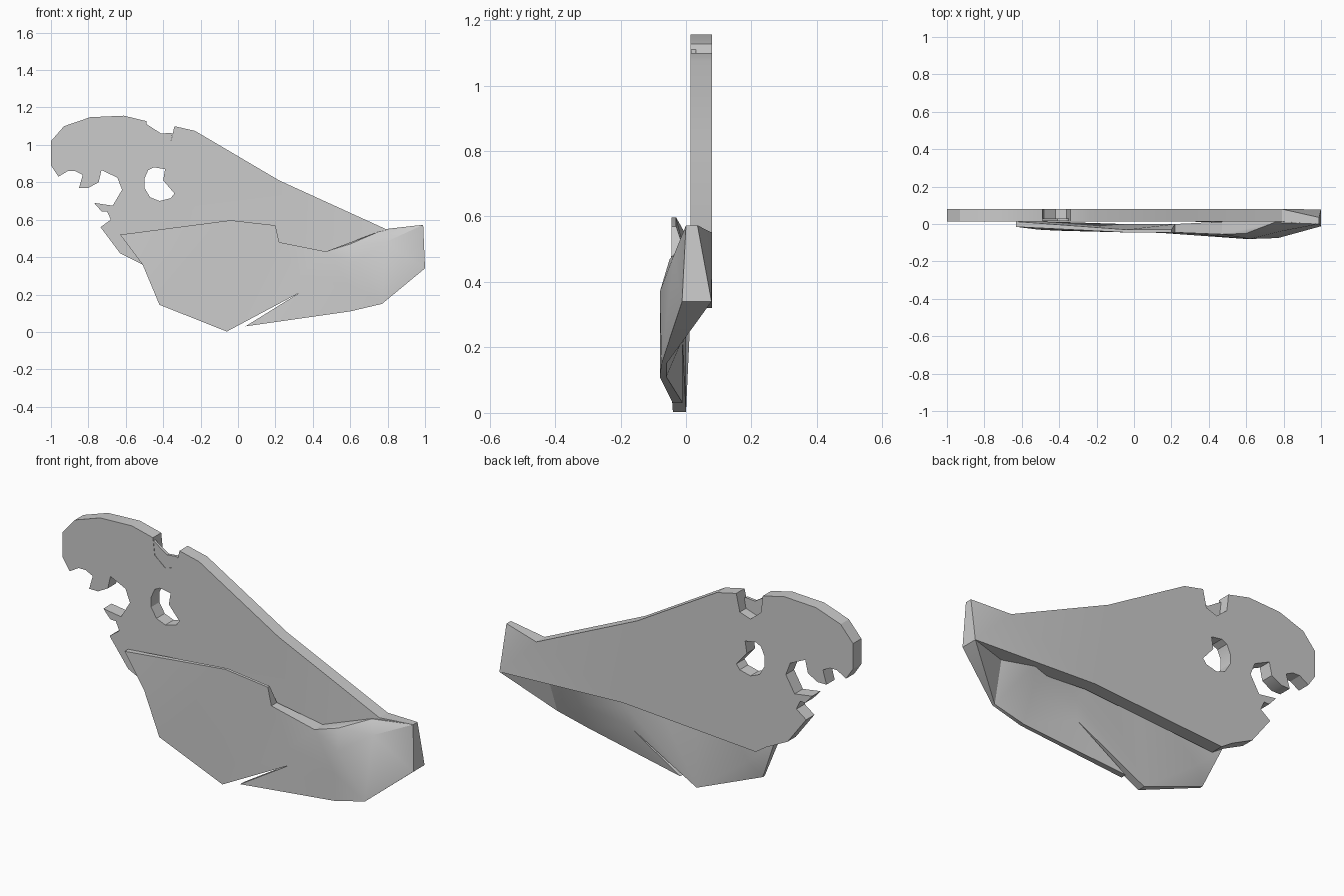
import bpy, bmesh
from mathutils import Vector
from mathutils.geometry import delaunay_2d_cdt

if "Cube" in bpy.data.objects:
    bpy.data.objects.remove(bpy.data.objects["Cube"])


def inside(p, loops):
    """Even-odd test, so inner loops become holes."""
    hit = False
    for lp in loops:
        for a, b in zip(lp, lp[1:] + lp[:1]):
            if (a[1] > p.y) != (b[1] > p.y):
                if p.x < a[0] + (p.y - a[1]) * (b[0] - a[0]) / (b[1] - a[1]):
                    hit = not hit
    return hit


def slab(name, loops, front, back, inner=()):
    """Closed slab from x,z outlines; a point may carry its own front and back y."""
    pts, edges = [], []
    for lp in loops:
        s, n = len(pts), len(lp)
        pts += lp
        edges += [(s + i, s + (i + 1) % n) for i in range(n)]
    pts = pts + list(inner)
    res = delaunay_2d_cdt([Vector(p[:2]) for p in pts], edges, [], 0, 1e-6)
    co, faces, orig = res[0], res[2], res[3]
    bm = bmesh.new()
    fv, bv = [], []
    for c, o in zip(co, orig):
        p = pts[o[0]] if o else (c.x, c.y)
        yf, yb = p[2:] if len(p) == 4 else (front, back)
        fv.append(bm.verts.new((c.x, yf, c.y)))
        bv.append(bm.verts.new((c.x, yb, c.y)))
    count = {}
    for f in faces:
        if not inside(sum((co[i] for i in f), Vector((0, 0))) / len(f), loops):
            continue
        bm.faces.new([fv[i] for i in f])
        bm.faces.new([bv[i] for i in reversed(f)])
        for a, b in zip(f, list(f[1:]) + [f[0]]):
            count.setdefault(frozenset((a, b)), []).append((a, b))
    for uses in count.values():
        if len(uses) == 1:
            a, b = uses[0]
            bm.faces.new((fv[b], fv[a], bv[a], bv[b]))
    bmesh.ops.delete(bm, geom=[v for v in bm.verts if not v.link_faces], context='VERTS')
    bmesh.ops.recalc_face_normals(bm, faces=bm.faces)
    me = bpy.data.meshes.new(name)
    bm.to_mesh(me)
    bm.free()
    ob = bpy.data.objects.new(name, me)
    bpy.context.collection.objects.link(ob)
    bpy.ops.object.select_all(action='DESELECT')
    ob.select_set(True)
    bpy.context.view_layer.objects.active = ob
    bpy.ops.object.shade_smooth_by_angle(angle=0.5)
    return ob


# Flat body with head, open toothed mouth and tail
body = [(-1, 1.02), (-.93, 1.10), (-.79, 1.148), (-.61, 1.156), (-.49, 1.127),
        (-.48, 1.04), (-.42, .99), (-.36, 1.01), (-.34, 1.10), (-.23, 1.075),
        (.22, .81), (.79, .55), (.99, .573, .0, .035), (1, .34, -.01, .078),
        (.3, .37), (-.45, .32), (-.51, .36), (-.63, .42), (-.735, .56),
        (-.68, .60), (-.70, .645), (-.73, .645), (-.77, .69), (-.67, .675),
        (-.62, .76), (-.645, .825), (-.73, .865), (-.745, .80), (-.80, .77),
        (-.85, .77), (-.83, .84), (-.87, .86), (-.91, .86), (-.96, .83), (-1, .89)]
# Eye opening
eye = [(-.45, .88), (-.39, .87), (-.40, .81), (-.34, .74), (-.36, .715),
       (-.42, .70), (-.47, .72), (-.50, .77), (-.50, .82), (-.48, .865)]
slab("body", [body, eye], .013, .08)

# Thin web left at the front of the notch on the head
slab("notch_web", [[(-.488, 1.11), (-.41, 1.06), (-.36, 1.065), (-.35, 1.06),
                    (-.36, 1.01), (-.42, .99), (-.48, 1.04)]], .015, .03)

# Wing, bulging out in front of the body and running into the tail
wing = [(-.63, .52, -.015, .013), (-.04, .597, -.045, -.03), (.20, .57, -.045, -.03),
        (.22, .48, -.045, .0), (.47, .43, -.055, .012), (.75, .535, .008, .03),
        (.99, .573, .0, .03), (1, .34, -.012, .078), (.77, .15, -.075, -.06),
        (.60, .11, -.08, -.06), (.04, .03, -.04, -.01), (.33, .21, -.055, -.01),
        (-.06, .002, -.04, .0), (-.42, .145, -.035, -.02), (-.51, .36, -.03, .013)]
ridge = [(.60, .47, -.05, .03), (.79, .48, -.038, .04), (.62, .37, -.08, .05),
         (.60, .25, -.08, .0), (.33, .30, -.053, .0), (-.36, .22, -.037, .01)]
slab("wing", [wing], -.04, .01, ridge)
